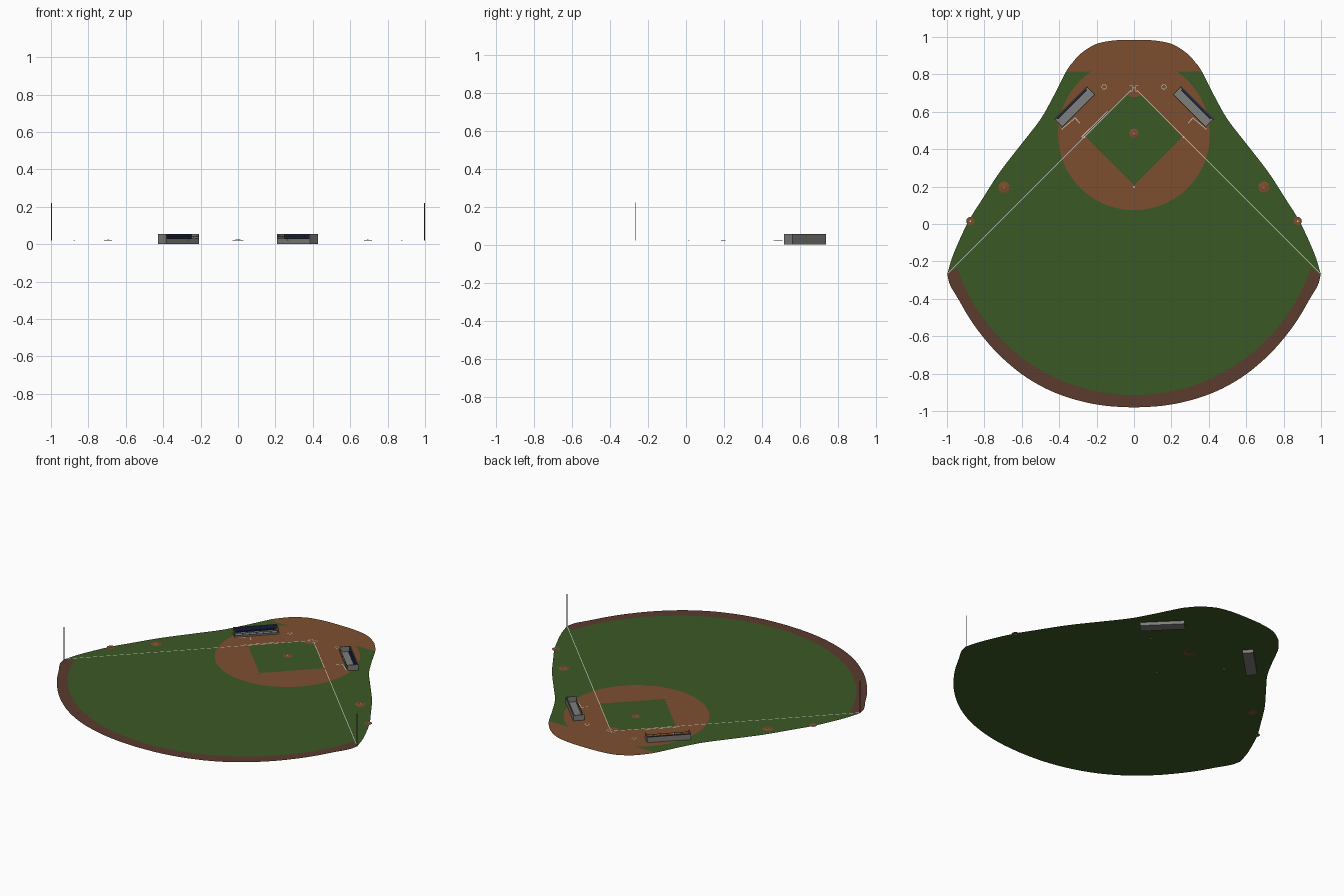
import bpy, bmesh, math
from mathutils import Matrix, Vector

if "Cube" in bpy.data.objects:
    bpy.data.objects.remove(bpy.data.objects["Cube"])

GROUND = 0.02


def material(name, rgb):
    m = bpy.data.materials.new(name)
    m.diffuse_color = (*rgb, 1)
    m.use_nodes = True
    m.node_tree.nodes["Principled BSDF"].inputs["Base Color"].default_value = m.diffuse_color
    return m


GRASS = material("grass green", (0.044, 0.098, 0.018))
DIRT = material("infield dirt", (0.205, 0.078, 0.028))
TRACK = material("warning track brown", (0.105, 0.043, 0.027))
CHALK = material("chalk white", (0.60, 0.60, 0.58))
CONCRETE = material("concrete grey", (0.21, 0.21, 0.20))
DARK = material("dark grey", (0.06, 0.06, 0.058))
NAVY = material("navy padding", (0.010, 0.018, 0.075))
METAL = material("pole grey", (0.16, 0.16, 0.16))


def finish(name, bm, mat):
    me = bpy.data.meshes.new(name)
    bm.to_mesh(me)
    bm.free()
    me.materials.append(mat)
    ob = bpy.data.objects.new(name, me)
    bpy.context.collection.objects.link(ob)
    return ob


def plates(name, polys, z, mat):
    """Flat painted polygons facing up at height z."""
    bm = bmesh.new()
    for p in polys:
        area = sum(a[0] * b[1] - b[0] * a[1] for a, b in zip(p, p[1:] + p[:1]))
        p = p if area > 0 else p[::-1]
        bm.faces.new([bm.verts.new((x, y, z)) for x, y in p])
    bmesh.ops.triangulate(bm, faces=bm.faces[:])
    return finish(name, bm, mat)


def boxes(name, items, mat, mtx=Matrix()):
    """Several boxes (x0, x1, y0, y1, z0, z1) in one mesh."""
    bm = bmesh.new()
    for x0, x1, y0, y1, z0, z1 in items:
        m = Matrix.Translation(((x0 + x1) / 2, (y0 + y1) / 2, (z0 + z1) / 2))
        bmesh.ops.create_cube(bm, size=1, matrix=mtx @ m @ Matrix.Diagonal((x1 - x0, y1 - y0, z1 - z0, 1)))
    return finish(name, bm, mat)


def cone(name, x, y, r1, r2, z0, z1, mat, seg=32):
    bm = bmesh.new()
    bmesh.ops.create_cone(bm, cap_ends=True, segments=seg, radius1=r1, radius2=r2, depth=z1 - z0,
                          matrix=Matrix.Translation((x, y, (z0 + z1) / 2)))
    return finish(name, bm, mat)


def arc(cx, cy, r, a0, a1, n=48):
    return [(cx + r * math.cos(math.radians(a0 + (a1 - a0) * i / n)),
             cy + r * math.sin(math.radians(a0 + (a1 - a0) * i / n))) for i in range(n + 1)]


def line(p, q, w=0.004):
    p, q = Vector(p), Vector(q)
    d = (q - p).normalized() * w / 2
    n = Vector((-d.y, d.x))
    return [tuple(v) for v in (p - d - n, q + d - n, q + d + n, p - d + n)]


def path(pts, w=0.004):
    return [line(a, b, w) for a, b in zip(pts, pts[1:])]


def smooth(pts, n=6):
    """Catmull-Rom curve through the points."""
    out = []
    ext = [pts[0]] + pts + [pts[-1]]
    for a, b, c, d in zip(ext, ext[1:], ext[2:], ext[3:]):
        for i in range(n):
            t = i / n
            out.append(tuple(0.5 * (2 * b[k] + (c[k] - a[k]) * t + (2 * a[k] - 5 * b[k] + 4 * c[k] - d[k]) * t * t
                                    + (3 * b[k] - a[k] - 3 * c[k] + d[k]) * t ** 3) for k in (0, 1)))
    return out + [pts[-1]]


def mirror(pts):
    return [(-x, y) for x, y in pts]


# field outline, right half from behind home plate to deep centre
side = smooth([(0, .985), (.1, .982), (.2, .963), (.28, .915), (.323, .87), (.363, .815), (.432, .68), (.50, .56),
               (.60, .43), (.716, .28), (.81, .135), (.89, .005), (.965, -.16), (.998, -.267)])
fence = smooth([(.998, -.267), (.984, -.325), (.94, -.40), (.88, -.503), (.81, -.60), (.716, -.705), (.59, -.81),
                (.45, -.89), (.30, -.943), (.15, -.972), (0, -.981)])
right = side + fence[1:]
plates("grass_field", [right + mirror(right[1:-1])[::-1]], GROUND, GRASS)

# warning track between fence and outfield grass
half = math.degrees(math.atan2(.317, .945))
inner = arc(0, .082, .997, 180 + half, 360 - half, 64)
plates("warning_track", [fence + mirror(fence[:-1])[::-1] + inner], GROUND + .001, TRACK)

# dirt behind home plate and around the infield
back = [p for p in side if p[1] > .817] + [(.362, .815)]
plates("backstop_dirt", [mirror(back[1:])[::-1] + back], GROUND + .001, DIRT)
plates("infield_dirt", [arc(0, .48, .406, 0, 360, 96)[:-1]], GROUND + .0015, DIRT)

# infield grass diamond with the home plate cut-out
HOME, FIRST, THIRD, SECOND = (0, .73), (-.265, .465), (.265, .465), (0, .198)
plates("infield_grass", [[(-.257, .465), (0, .208), (.257, .465)] + arc(0, .73, .052, -42, -138, 16)],
       GROUND + .002, GRASS)

# pitching mounds
cone("pitcher_mound", 0, .485, .038, .012, GROUND, GROUND + .004, DIRT)
boxes("pitcher_plate", [(-.005, .005, .484, .487, GROUND, GROUND + .005)], CHALK)
for s, label in ((-1, "left"), (1, "right")):
    cone(label + "_bullpen_mound", s * .695, .197, .03, .008, GROUND, GROUND + .003, DIRT)
    boxes(label + "_bullpen_rubber", [(s * .695 - .004, s * .695 + .004, .195, .198, GROUND, GROUND + .004)], CHALK)
    plates(label + "_bullpen_home", [arc(s * .875, .015, .022, 0, 360, 32)[:-1]], GROUND + .001, DIRT)
    boxes(label + "_bullpen_plate", [(s * .875 - .004, s * .875 + .004, .011, .019, GROUND, GROUND + .003)], CHALK)

# bases
turn = Matrix.Rotation(math.radians(45), 4, 'Z')
for label, (x, y) in (("first", FIRST), ("second", SECOND), ("third", THIRD)):
    boxes(label + "_base", [(-.004, .004, -.004, .004, GROUND, GROUND + .004)], CHALK,
          Matrix.Translation((x, y, 0)) @ turn)
plates("home_plate", [[(0, .733), (.004, .729), (.004, .725), (-.004, .725), (-.004, .729)]], GROUND + .003, CHALK)

# chalk lines
marks = [line((-.144, .601), (-.279, .467)), line((-.279, .467), (-.272, .459))]  # running lane
for s in (-1, 1):
    marks.append(line((s * .015, .715), (s * .995, -.265)))  # foul line
    marks += path([(s * .385, .508), (s * .315, .567), (s * .29, .54)])  # coach box
    marks += path([(s * .009, .74), (s * .024, .74), (s * .024, .71), (s * .009, .71), (s * .009, .74)], .002)
    marks += path(arc(s * .16, .733, .012, 0, 360, 20), .003)  # on-deck circle
plates("chalk_lines", marks, GROUND + .003, CHALK)

# dugouts: local x runs along the bench, local +y is the back
L, W, T, H = .125, .031, .005, .055
for s, label in ((-1, "left"), (1, "right")):
    m = Matrix.Translation((s * .3175, .6265, 0)) @ Matrix.Rotation(math.radians(-45 * s), 4, 'Z')
    boxes(label + "_dugout_shell", [
        (-L, L, -W, W, 0, GROUND + .003),           # floor
        (-L, L, W - T, W, 0, H - .002),             # back wall
        (-L, -L + T, -W, W - T, 0, H),              # end walls
        (L - T, L, -W, W - T, 0, H),
        (-L + T, L - T, -W, -W + T, 0, .031)],      # low front wall
        CONCRETE, m)
    boxes(label + "_dugout_back_cap", [(-L, L, W - T - .003, W, H - .002, H)], DARK, m)
    boxes(label + "_dugout_padding", [(-L + T, L - T, W - T - .003, W - T, .027, H - .002)], NAVY, m)
    boxes(label + "_dugout_bench", [(-L + .015, L - .015, W - T - .011, W - T - .003, .028, .032)], NAVY, m)
    # front safety rail
    posts = [(x - .001, x + .001, -W + .001, -W + .003, .031, .042)
             for x in (-L + T + (2 * L - 2 * T) * i / 6 for i in range(1, 6))]
    boxes(label + "_dugout_rail", posts + [(-L + T, L - T, -W + .001, -W + .003, .041, .043)], DARK, m)

    # foul pole
    cone(label + "_foul_pole", s * .997, -.267, .002, .002, GROUND, .22, METAL, 8)
